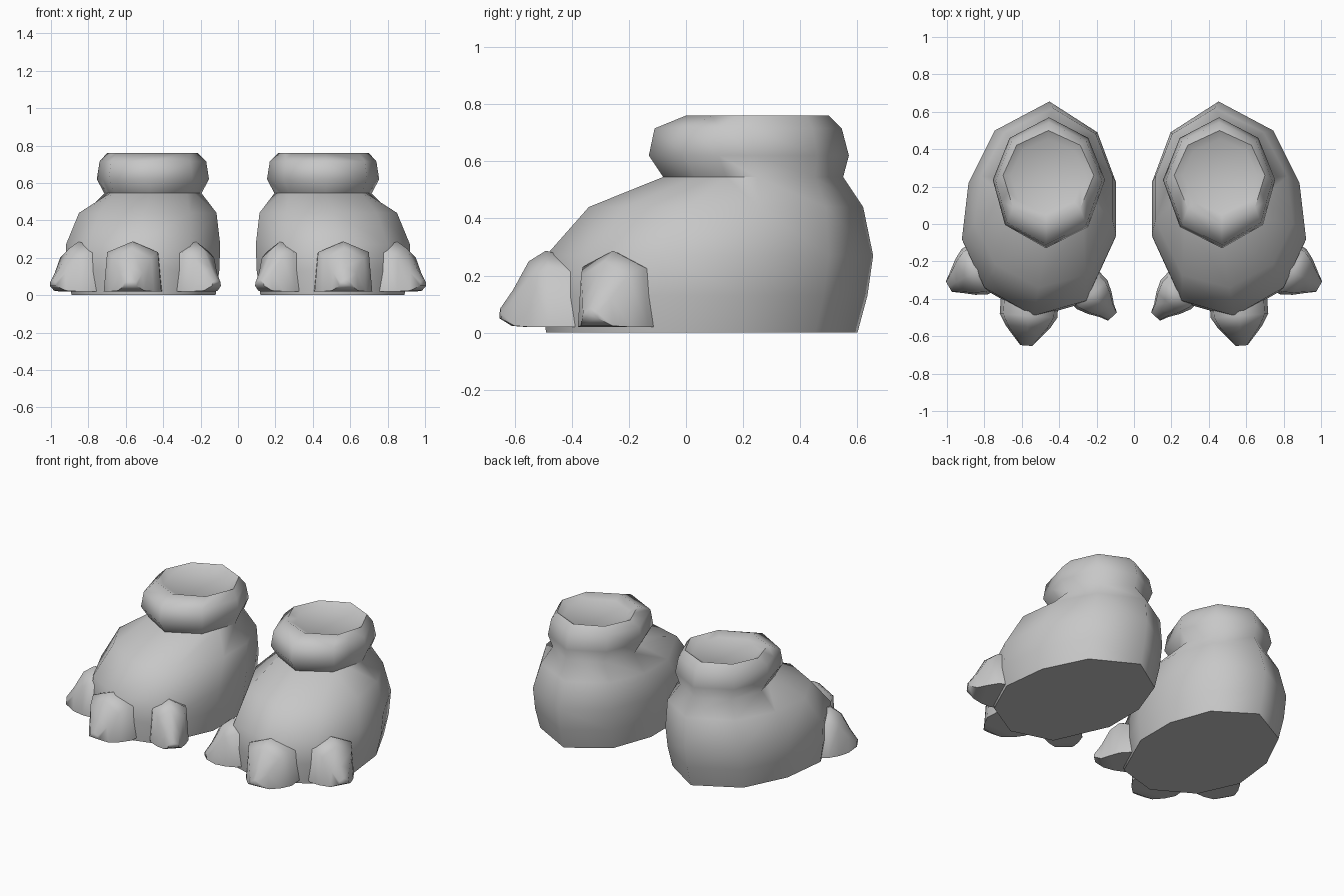
import bpy, bmesh, math

if "Cube" in bpy.data.objects:
    bpy.data.objects.remove(bpy.data.objects["Cube"])

grey = bpy.data.materials.new("soft grey")
grey.diffuse_color = (0.57, 0.57, 0.57, 1)
grey.use_nodes = True
grey.node_tree.nodes["Principled BSDF"].inputs["Base Color"].default_value = grey.diffuse_color


def loft(name, rings):
    """Skin equal-sized closed rings, cap both ends, mirror to the other foot."""
    bm = bmesh.new()
    loops = [[bm.verts.new(p) for p in ring] for ring in rings]
    for a, b in zip(loops, loops[1:]):
        n = len(a)
        for i in range(n):
            j = (i + 1) % n
            bm.faces.new((a[i], a[j], b[j], b[i]))
    bm.faces.new(loops[0])
    bm.faces.new(loops[-1])
    bmesh.ops.recalc_face_normals(bm, faces=bm.faces)
    mesh = bpy.data.meshes.new(name)
    bm.to_mesh(mesh)
    bm.free()
    mesh.materials.append(grey)
    ob = bpy.data.objects.new(name, mesh)
    bpy.context.collection.objects.link(ob)
    bpy.ops.object.select_all(action='DESELECT')
    ob.select_set(True)
    bpy.context.view_layer.objects.active = ob
    bpy.ops.object.shade_smooth_by_angle(angle=math.radians(65))
    mirror = ob.modifiers.new("other_foot", 'MIRROR')
    mirror.use_mirror_merge = False
    return ob


# Outlines seen from above, starting at the heel
FOOT = [(.455, .655), (.745, .5), (.885, .22), (.92, -.08), (.80, -.34),
        (.54, -.49), (.26, -.41), (.10, -.06), (.10, .22), (.20, .49)]
COLLAR = [(.455, .575), (.665, .465), (.755, .24), (.722, .12), (.69, 0),
          (.47, -.125), (.245, -.01), (.2, .115), (.155, .24), (.245, .465)]


def fit(outline, z, x0, x1, y0, y1):
    """Stretch an outline into the given bounds at height z."""
    xs, ys = zip(*outline)
    fx = (x1 - x0) / (max(xs) - min(xs))
    fy = (y1 - y0) / (max(ys) - min(ys))
    return [(x0 + (x - min(xs)) * fx, y0 + (y - min(ys)) * fy, z)
            for x, y in outline]


# Foot body rising into a rounded ankle collar with a shallow dished top
loft("foot", [
    fit(FOOT, 0, .12, .89, -.49, .60),
    fit(FOOT, .13, .10, .915, -.50, .635),
    fit(FOOT, .27, .095, .92, -.49, .655),
    fit(FOOT, .44, .115, .85, -.34, .62),
    fit(COLLAR, .545, .195, .715, -.08, .55),
    fit(COLLAR, .62, .155, .755, -.13, .57),
    fit(COLLAR, .715, .17, .74, -.11, .545),
    fit(COLLAR, .76, .215, .70, 0, .50),
    fit(COLLAR, .735, .26, .66, .05, .455),
])

# Toe sections: distance from tip, half width, bottom, shoulder, ridge heights
SECTIONS = [(0, .03, .05, .07, .085), (.045, .06, .024, .12, .15),
            (.10, .10, .02, .20, .25), (.16, .13, .02, .23, .287),
            (.30, .13, .02, .20, .25)]


def toe(name, tip, angle, wide):
    """Pointed toe whose tip faces the given direction in degrees."""
    dx, dy = math.cos(math.radians(angle)), math.sin(math.radians(angle))
    rings = []
    for u, w, bottom, shoulder, ridge in SECTIONS:
        w = w * wide if u else w
        local = [(-w * 1.08, bottom), (-w * .95, shoulder), (0, ridge),
                 (w * .95, shoulder), (w * 1.08, bottom)]
        rings.append([(tip[0] - dx * u - dy * v, tip[1] - dy * u + dx * v, z)
                      for v, z in local])
    loft(name, rings)


toe("front_toe", (.575, -.65), -86, 1.1)
toe("outer_toe", (.99, -.335), -30, 1.0)
toe("inner_toe", (.115, -.495), -133, .8)
